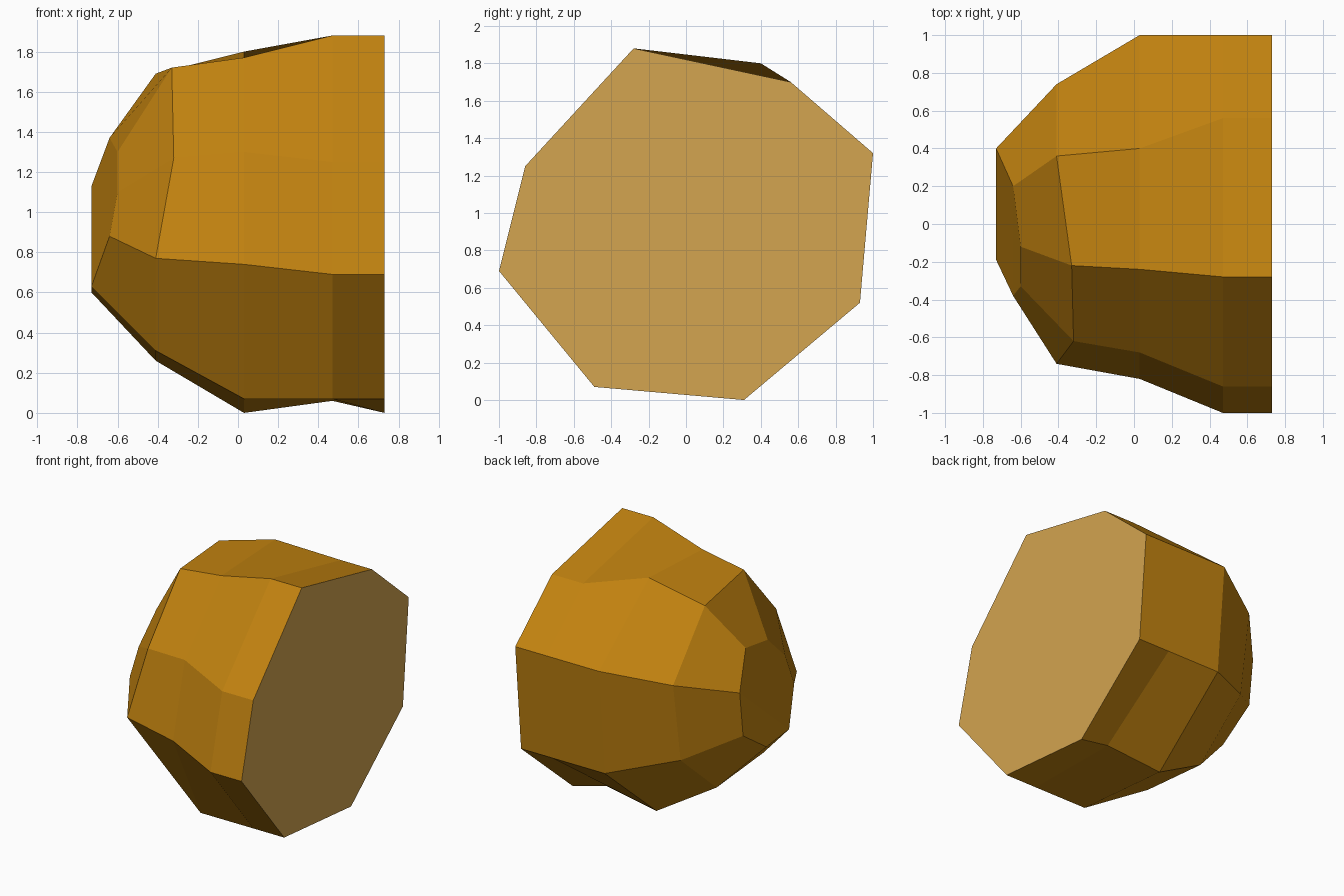
import bpy, bmesh

if "Cube" in bpy.data.objects:
    bpy.data.objects.remove(bpy.data.objects["Cube"])


def material(name, rgb):
    m = bpy.data.materials.new(name)
    m.diffuse_color = (*rgb, 1.0)
    m.use_nodes = True
    m.node_tree.nodes["Principled BSDF"].inputs["Base Color"].default_value = m.diffuse_color
    return m


# Eight-sided cross-sections (y, z), each starting at the top front corner
cut = [(-.28, 1.88), (.56, 1.70), (1.0, 1.32), (.93, .52),
       (.31, 0), (-.49, .07), (-1.0, .69), (-.86, 1.25)]
shoulder = list(cut)
shoulder[4] = (.28, .06)          # small dent under the cut end
middle = [(-.24, 1.77), (.40, 1.80), (1.0, 1.32), (.93, .52),
          (.31, 0), (-.49, .07), (-.82, .74), (-.68, 1.30)]
taper = [(-.22, 1.72), (.36, 1.69), (.74, 1.23), (.65, .63),
         (.22, .26), (-.34, .31), (-.74, .77), (-.62, 1.27)]
tip = [(-.12, 1.30), (.20, 1.37), (.40, 1.13), (.36, .79),
       (.08, .60), (-.19, .63), (-.38, .88), (-.33, 1.10)]

# x position of each section; the last two lean back toward the front top
xs = [[.73] * 8, [.47] * 8, [.03] * 8,
      [-.33] + [-.41] * 6 + [-.32],
      [-.60, -.64, -.73, -.73, -.73, -.73, -.64, -.60]]

bm = bmesh.new()
rings = [[bm.verts.new((x, y, z)) for x, (y, z) in zip(row, sec)]
         for row, sec in zip(xs, (cut, shoulder, middle, taper, tip))]

# Outer skin between neighbouring sections
for a, b in zip(rings, rings[1:]):
    for i in range(8):
        j = (i + 1) % 8
        bm.faces.new((a[i], a[j], b[j], b[i]))

# Faceted rounded end
for facet in ((2, 3, 4, 5), (2, 5, 6), (2, 6, 1), (1, 6, 7, 0)):
    bm.faces.new([rings[-1][i] for i in facet])

# Flat cut end in the lighter colour
bm.faces.new(rings[0]).material_index = 1

bmesh.ops.recalc_face_normals(bm, faces=bm.faces)
mesh = bpy.data.meshes.new("faceted_stub")
bm.to_mesh(mesh)
bm.free()
mesh.materials.append(material("amber_brown", (.54, .226, .005)))
mesh.materials.append(material("pale_tan", (.655, .373, .08)))
bpy.context.collection.objects.link(bpy.data.objects.new("faceted_stub", mesh))
